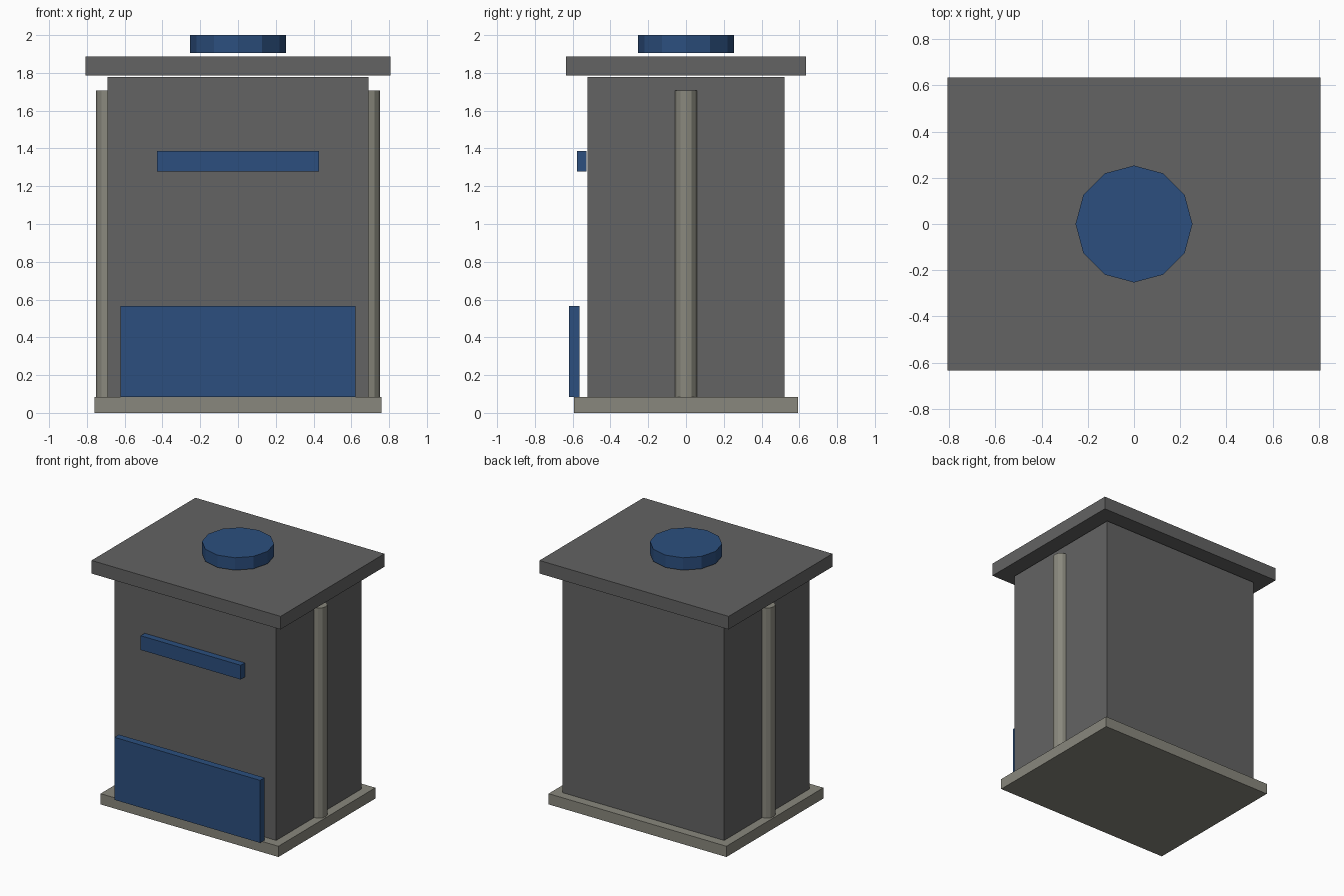
import bpy
import math

default = bpy.data.objects.get("Cube")
if default:
    bpy.data.objects.remove(default, do_unlink=True)


def make_material(name, rgb):
    mat = bpy.data.materials.new(name)
    mat.use_nodes = True
    colour = (*rgb, 1.0)
    mat.diffuse_color = colour
    mat.node_tree.nodes["Principled BSDF"].inputs["Base Color"].default_value = colour
    return mat


grey = make_material("dark grey", (0.125, 0.125, 0.125))
stone = make_material("warm stone grey", (0.25, 0.245, 0.205))
blue = make_material("deep blue", (0.025, 0.078, 0.21))


def box(name, half_x, y, z, mat):
    """Box centred on x, spanning the y and z ranges."""
    bpy.ops.mesh.primitive_cube_add(
        size=1, location=(0, sum(y) / 2, sum(z) / 2))
    obj = bpy.context.object
    obj.name = name
    for v in obj.data.vertices:
        v.co.x *= 2 * half_x
        v.co.y *= y[1] - y[0]
        v.co.z *= z[1] - z[0]
    obj.data.materials.append(mat)
    return obj


def cylinder(name, radius, x, z, mat):
    """Upright twelve-sided cylinder spanning the z range."""
    bpy.ops.mesh.primitive_cylinder_add(
        vertices=12, radius=radius, depth=z[1] - z[0],
        location=(x, 0, sum(z) / 2))
    obj = bpy.context.object
    obj.name = name
    obj.data.materials.append(mat)
    return obj


# Plinth, main cabinet and overhanging lid
box("base", 0.76, (-0.592, 0.592), (0, 0.083), stone)
box("body", 0.692, (-0.522, 0.522), (0.083, 1.777), grey)
box("lid", 0.808, (-0.634, 0.634), (1.787, 1.888), grey)

# Round cap above the lid
cylinder("top_cap", 0.253, 0, (1.904, 2.0), blue)

# Front details
box("front_panel", 0.623, (-0.62, -0.565), (0.083, 0.566), blue)
box("front_bar", 0.428, (-0.578, -0.528), (1.277, 1.387), blue)

# Posts half sunk into the sides
for side, sign in (("left", 1), ("right", -1)):
    cylinder(side + "_post", 0.059, sign * 0.692, (0.083, 1.706), stone)
